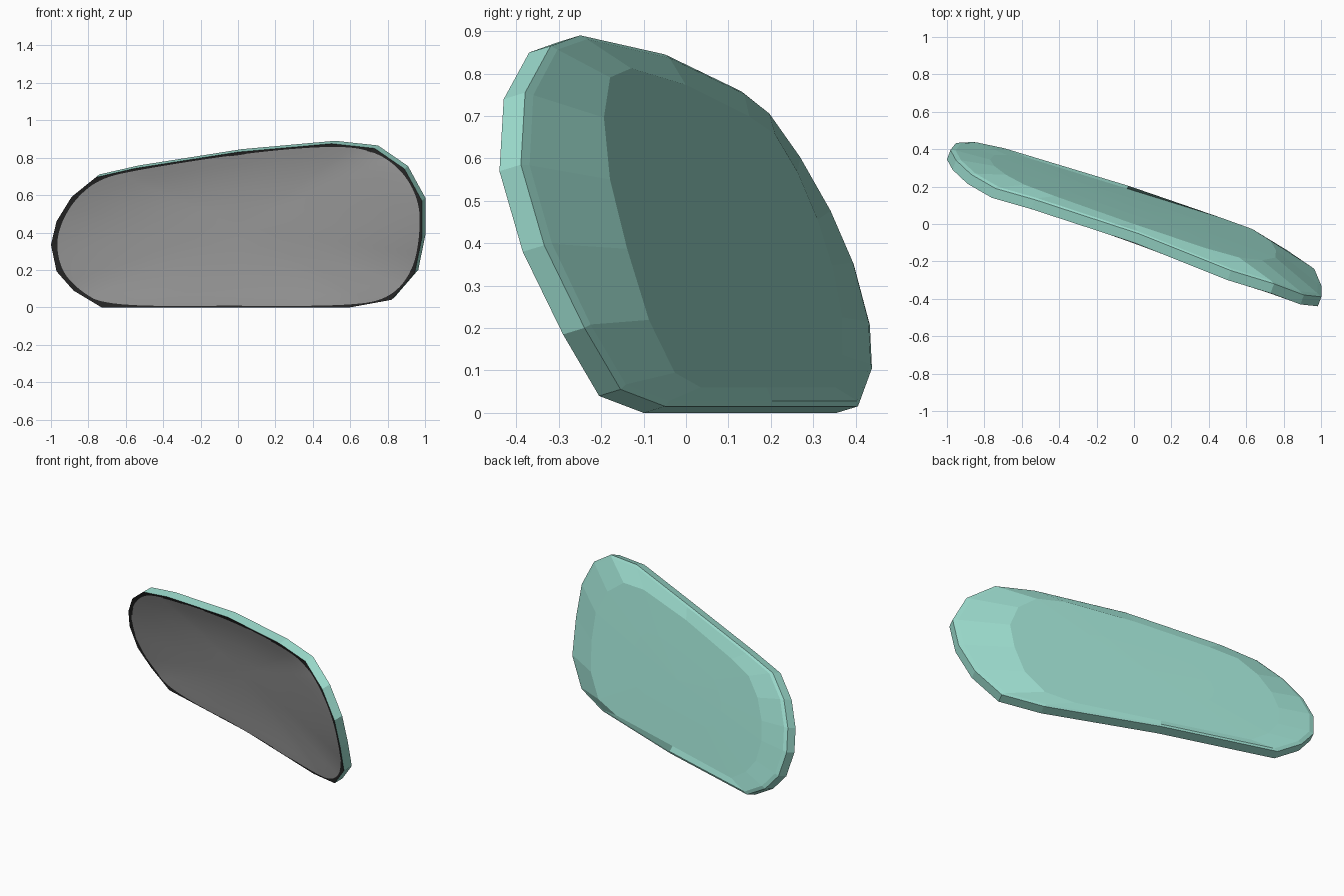
import bpy, bmesh
from mathutils import Vector

if "Cube" in bpy.data.objects:
    bpy.data.objects.remove(bpy.data.objects["Cube"])

CZ = 0.43
NORMAL = Vector((0.34, 0.92, 0.28))      # backward direction of the tilted plate

# Front edge of the housing (x, y, z)
OUTLINE = [(-1, .345, .335), (-.97, .383, .192), (-.88, .388, .09), (-.73, .355, 0),
           (-.05, .15, 0), (.6, -.1, 0), (.82, -.205, .04), (.945, -.29, .185),
           (.985, -.385, .38), (.983, -.44, .57), (.89, -.43, .74), (.73, -.37, .85),
           (.5, -.3, .875), (0, -.1, .83), (-.55, .08, .743), (-.76, .14, .695),
           (-.89, .215, .59), (-.97, .29, .46)]


def material(name, rgb):
    m = bpy.data.materials.new(name)
    m.diffuse_color = (*rgb, 1)
    m.use_nodes = True
    m.node_tree.nodes["Principled BSDF"].inputs["Base Color"].default_value = m.diffuse_color
    return m


def dish(x, z):
    """Depth of the tilted, slightly hollow front."""
    m = min(x, 0)
    return .13 - .34 * x - .08 * x * x - .26 * z + m * m * (.06 - .1 * z)


def back_plane(x, z):
    """Depth of the nearly flat back."""
    return .055 - .31 * x - .25 * (z - .52)


def ring(bm, pts, s, offset, shift=0):
    """Shrunken copy of an outline that follows the hollow front."""
    out = []
    for x, y, z in pts:
        x2, z2 = x * s + shift, CZ + (z - CZ) * s
        p = Vector((x2, dish(x2, z2) + s ** 4 * (y - dish(x, z)), z2))
        out.append(bm.verts.new(p + NORMAL * offset))
    return out


def back_ring(bm, pts, sx, sz, bulge):
    out = []
    for x, _, z in pts:
        x2, z2 = x * sx, CZ + (z - CZ) * sz
        out.append(bm.verts.new((x2, back_plane(x2, z2) + bulge, z2)))
    return out


def bridge(bm, a, b, mat=0):
    n = len(a)
    for i in range(n):
        j = (i + 1) % n
        bm.faces.new((a[i], a[j], b[j], b[i])).material_index = mat


def cap(bm, a, point, mat=0):
    c = bm.verts.new(point)
    for i in range(len(a)):
        bm.faces.new((a[i], a[(i + 1) % len(a)], c)).material_index = mat


def middle(offset):
    return Vector((0, dish(0, CZ), CZ)) + NORMAL * offset


def finish(name, bm, mats):
    bmesh.ops.recalc_face_normals(bm, faces=bm.faces)
    me = bpy.data.meshes.new(name)
    bm.to_mesh(me)
    bm.free()
    for m in mats:
        me.materials.append(m)
    ob = bpy.data.objects.new(name, me)
    bpy.context.collection.objects.link(ob)
    return ob


mint = material("mint", (.33, .71, .61))
black = material("black", (.025, .025, .025))
grey = material("glass grey", (.40, .40, .40))

# Housing: mint side wall and faceted, nearly flat back, black front rim
bm = bmesh.new()
front = ring(bm, OUTLINE, 1, 0)
edge = ring(bm, OUTLINE, 1, .055)
lip = ring(bm, OUTLINE, .975, .062)
shoulder = back_ring(bm, OUTLINE, .77, .86, .008)
core = back_ring(bm, OUTLINE, .4, .4, .011)
for a, b in [(front, edge), (edge, lip), (lip, shoulder), (shoulder, core)]:
    bridge(bm, a, b)
cap(bm, core, (0, back_plane(0, CZ) + .012, CZ))
inner = ring(bm, OUTLINE, .9, .004)
bridge(bm, front, inner, 1)
deep = ring(bm, OUTLINE, .86, .022)
bridge(bm, inner, deep, 1)
cap(bm, deep, middle(.03), 1)
finish("housing", bm, [mint, black])

# Mirror glass: smooth rounded oval, slightly hollow
pts = [Vector(p) for p in OUTLINE]
for _ in range(3):                       # corner cutting rounds the outline
    cut = []
    for a, b in zip(pts, pts[1:] + pts[:1]):
        cut += [a.lerp(b, .25), a.lerp(b, .75)]
    pts = cut
bm = bmesh.new()
last = ring(bm, pts, .98, -.003, .008)
for scale, offset in [(.95, -.003), (.85, -.001), (.7, .002), (.5, .006), (.25, .008)]:
    nxt = ring(bm, pts, scale, offset, .008)
    bridge(bm, last, nxt)
    last = nxt
cap(bm, last, middle(.009))
glass = finish("mirror_glass", bm, [grey])
# The open-edged glass must face forward
if sum(p.normal.y * p.area for p in glass.data.polygons) > 0:
    glass.data.flip_normals()
glass.data.shade_smooth()
